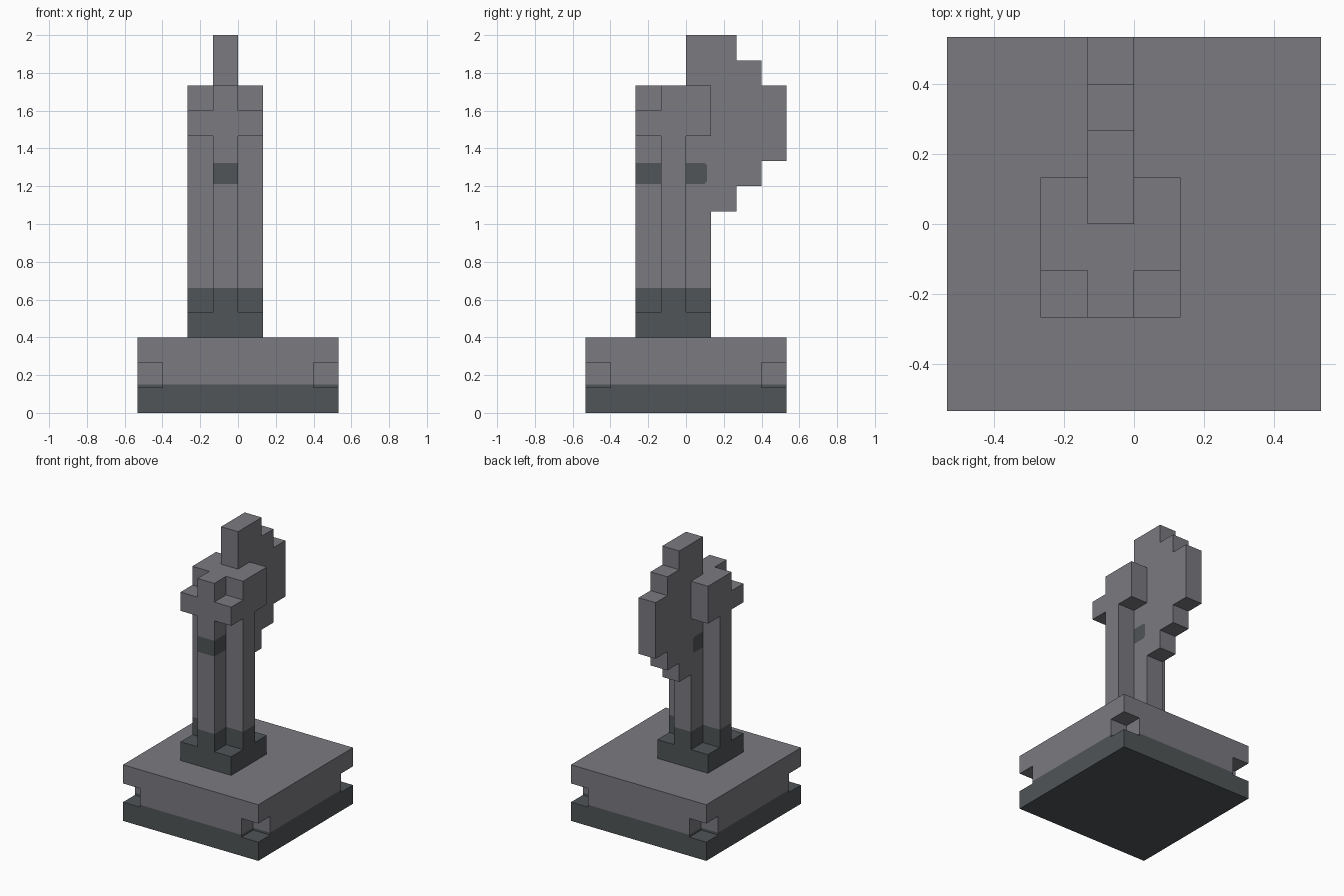
import bpy
import bmesh
from mathutils import Vector

if "Cube" in bpy.data.objects:
    bpy.data.objects.remove(bpy.data.objects["Cube"], do_unlink=True)

U = 2 / 15  # edge of one block


def make_material(name, color):
    mat = bpy.data.materials.new(name)
    mat.use_nodes = True
    mat.diffuse_color = color
    mat.node_tree.nodes["Principled BSDF"].inputs["Base Color"].default_value = color
    return mat


STONE = make_material("grey stone", (0.195, 0.195, 0.217, 1))
DARK = make_material("dark slate", (0.08, 0.09, 0.095, 1))


def prism(outline, depth, to_point, bottom=True, top=True):
    """Extrude an outline given in blocks; to_point maps (a, b, depth) to a position."""
    bm = bmesh.new()
    rings = [[bm.verts.new(to_point(a, b, d)) for a, b in outline] for d in depth]
    n = len(outline)
    for i in range(n):
        j = (i + 1) % n
        bm.faces.new((rings[0][i], rings[0][j], rings[1][j], rings[1][i]))
    if bottom:
        bm.faces.new(rings[0][::-1])
    if top:
        bm.faces.new(rings[1])
    bmesh.ops.recalc_face_normals(bm, faces=bm.faces)
    return bm


def upright(a, b, d):
    return Vector((a, b, d)) * U


def sideways(a, b, d):
    return Vector((d, a, b)) * U


def cut(bm, co, normal, faces=None):
    faces = list(bm.faces) if faces is None else faces
    geom = faces + list({e for f in faces for e in f.edges}) + list({v for f in faces for v in f.verts})
    bmesh.ops.bisect_plane(bm, geom=geom, plane_co=co, plane_no=normal)


def finish(name, bm, is_dark=lambda c: False):
    for f in bm.faces:
        f.material_index = int(is_dark(f.calc_center_median()))
    mesh = bpy.data.meshes.new(name)
    bm.to_mesh(mesh)
    bm.free()
    mesh.materials.append(STONE)
    mesh.materials.append(DARK)
    bpy.context.collection.objects.link(bpy.data.objects.new(name, mesh))


def square(lo, hi):
    return [(lo, lo), (hi, lo), (hi, hi), (lo, hi)]


def cross(lo, hi):
    """Square outline with one block missing at every corner."""
    p, q = lo + 1, hi - 1
    return [(p, lo), (q, lo), (q, p), (hi, p), (hi, q), (q, q),
            (q, hi), (p, hi), (p, q), (lo, q), (lo, p), (p, p)]


# Base: two slabs around a notched core
finish("base_lower_slab", prism(square(-4, 4), (0, 1), upright), lambda c: True)
core = prism(cross(-4, 4), (1, 2), upright, False, False)
cut(core, (0, 0, 0.15), (0, 0, 1))
finish("base_core", core, lambda c: c.z < 0.15)
finish("base_upper_slab", prism(square(-4, 4), (2, 3), upright))

# Plinth under the column
finish("plinth", prism(square(-2, 1), (3, 4), upright, bottom=False), lambda c: True)

# Cross-shaped column with a dark foot and a dark band on its front and back arms
BAND_LOW, BAND_HIGH, BAND_END = 1.212, 1.324, 0.112
column = prism(cross(-2, 1), (4, 11), upright, False, False)
for z in (0.66, BAND_LOW, BAND_HIGH):
    cut(column, (0, 0, z), (0, 0, 1))


def in_band(c):
    on_arm = -1.001 * U < c.x < 0.001 and (c.y < -1.01 * U or 0.01 < c.y < BAND_END)
    return BAND_LOW < c.z < BAND_HIGH and on_arm


def back_band():
    return [f for f in column.faces if in_band(f.calc_center_median()) and f.calc_center_median().y > 0]


cut(column, (0, BAND_END, 0), (0, 1, 0), back_band())
for z, sign in ((BAND_LOW, -1), (BAND_HIGH, 1)):
    cut(column, (0, BAND_END - 0.015, z), (0, 1, sign), back_band())


def column_dark(c):
    clipped = c.y > BAND_END - 0.012 and min(c.z - BAND_LOW, BAND_HIGH - c.z) < 0.012
    return c.z < 0.66 or (in_band(c) and not clipped)


finish("column", column, column_dark)

# Crown: full lower course, upper course without the front corners
finish("crown_lower", prism(square(-2, 1), (11, 12), upright))
upper = [(-1, -2), (0, -2), (0, -1), (1, -1), (1, 1), (-2, 1), (-2, -1), (-1, -1)]
finish("crown_upper", prism(upper, (12, 13), upright, bottom=False))

# Stepped fin behind the column
fin = [(1, 8), (2, 8), (2, 9), (3, 9), (3, 10), (4, 10), (4, 13), (3, 13),
       (3, 14), (2, 14), (2, 15), (0, 15), (0, 13), (1, 13)]
finish("stepped_fin", prism(fin, (-1, 0), sideways))
